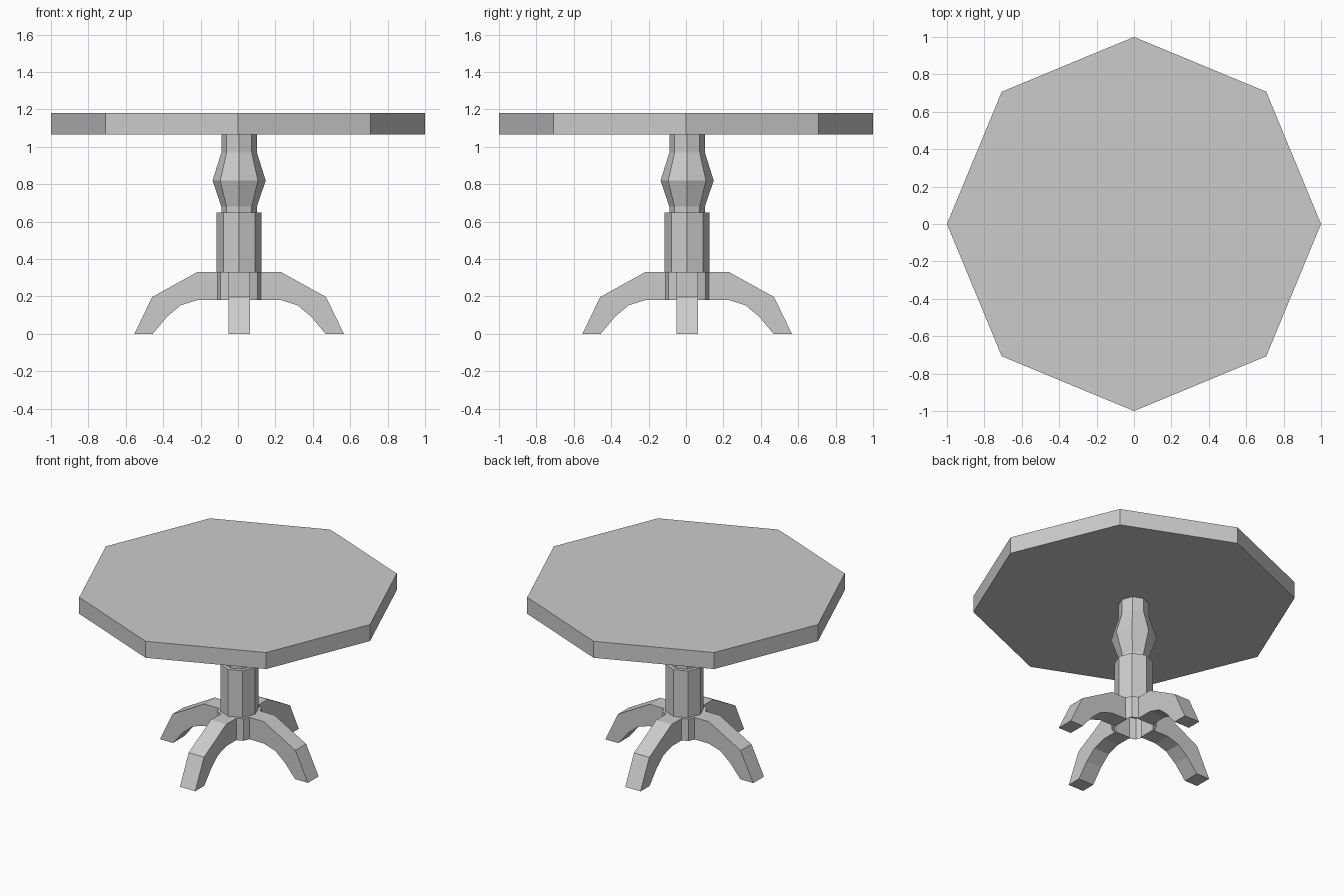
import bpy, bmesh
from math import cos, sin, pi

if "Cube" in bpy.data.objects:
    bpy.data.objects.remove(bpy.data.objects["Cube"])

C = 0.006  # pedestal sits slightly off the tabletop centre


def finish(name, bm):
    bmesh.ops.recalc_face_normals(bm, faces=bm.faces)
    mesh = bpy.data.meshes.new(name)
    bm.to_mesh(mesh)
    bm.free()
    obj = bpy.data.objects.new(name, mesh)
    bpy.context.collection.objects.link(obj)
    return obj


def lathe(name, profile, centre=0.0, cap_bottom=True, sides=8):
    """Stack of eight-sided rings from (radius, z) pairs."""
    bm = bmesh.new()
    rings = [[bm.verts.new((centre + r * cos(2 * pi * i / sides),
                            centre + r * sin(2 * pi * i / sides), z))
              for i in range(sides)] for r, z in profile]
    for a, b in zip(rings, rings[1:]):
        for i in range(sides):
            j = (i + 1) % sides
            bm.faces.new((a[i], a[j], b[j], b[i]))
    bm.faces.new(rings[-1])
    if cap_bottom:
        bm.faces.new(rings[0][::-1])
    return finish(name, bm)


def leg(name, turn):
    """Arched side profile extruded to the leg width, turned about the pedestal."""
    profile = [(0.105, 0.33), (0.225, 0.33), (0.465, 0.197), (0.56, 0),
               (0.462, 0), (0.385, 0.092), (0.312, 0.153), (0.225, 0.18),
               (0.105, 0.18)]
    bm = bmesh.new()
    face = bm.faces.new([bm.verts.new((x, -0.058, z)) for x, z in profile])
    ext = bmesh.ops.extrude_face_region(bm, geom=[face])
    moved = [v for v in ext["geom"] if isinstance(v, bmesh.types.BMVert)]
    bmesh.ops.translate(bm, verts=moved, vec=(0, 0.116, 0))
    obj = finish(name, bm)
    obj.rotation_euler.z = turn
    obj.location = (C, C, 0)


# Octagonal tabletop
lathe("tabletop", [(1, 1.067), (1, 1.18)])

# Turned column: lower drum, neck and bulge
lathe("column", [(0.12, 0.33), (0.12, 0.65), (0.095, 0.65), (0.095, 0.68),
                 (0.142, 0.82), (0.095, 0.97), (0.095, 1.067)], C)

# Hub, hollow underneath
lathe("leg_hub", [(0.14, 0.18), (0.14, 0.33)], C, cap_bottom=False)

# Four arched legs
for i, side in enumerate(("right", "back", "left", "front")):
    leg(side + "_leg", i * pi / 2)
